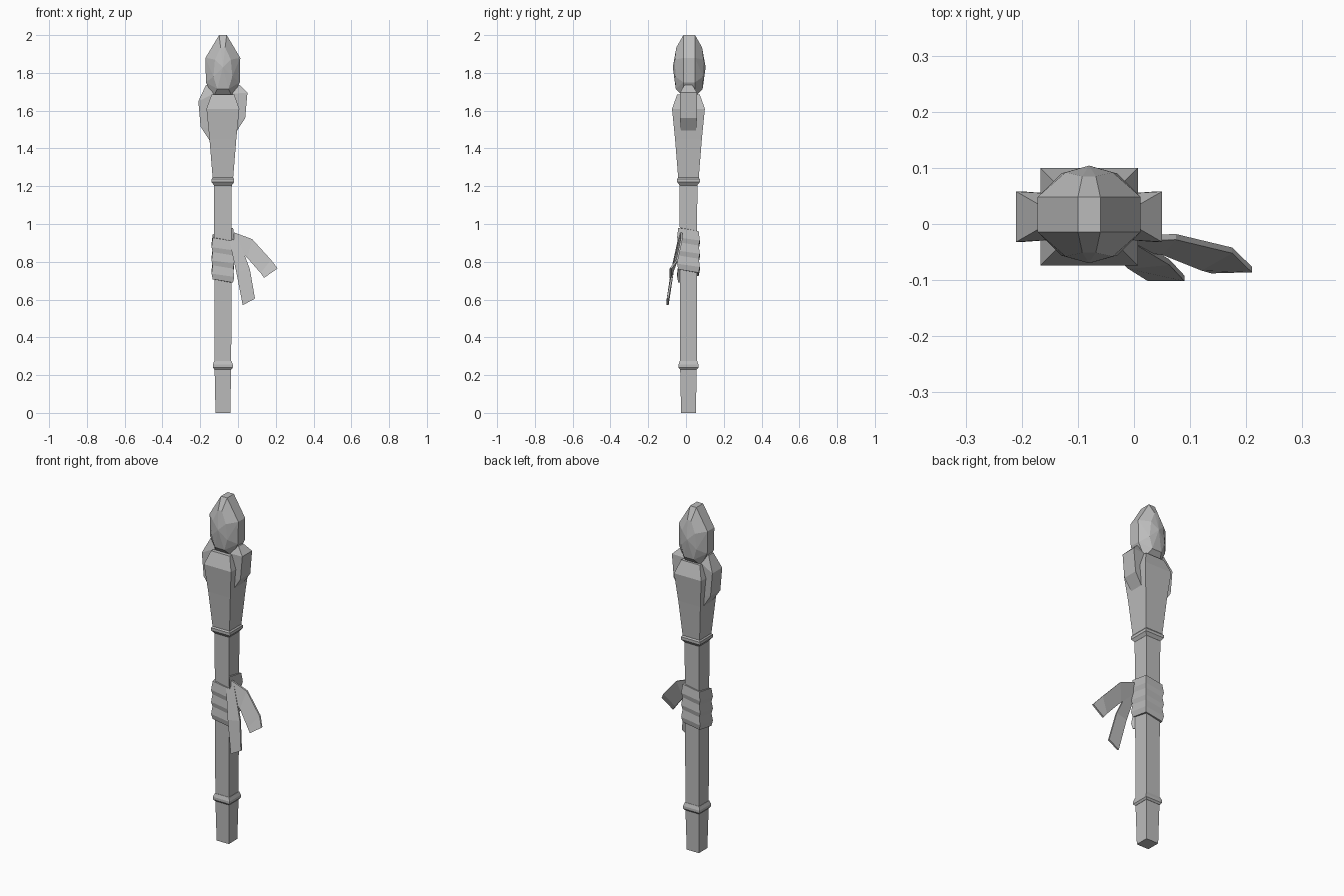
import bpy
import bmesh
from mathutils import Vector

if "Cube" in bpy.data.objects:
    bpy.data.objects.remove(bpy.data.objects["Cube"], do_unlink=True)

CX, CY = -0.08, 0.013

stone = bpy.data.materials.new("plain grey")
stone.use_nodes = True
GREY = (0.5, 0.5, 0.5, 1)
stone.diffuse_color = GREY
stone.node_tree.nodes["Principled BSDF"].inputs["Base Color"].default_value = GREY


def finish(name, bm):
    bmesh.ops.recalc_face_normals(bm, faces=bm.faces[:])
    mesh = bpy.data.meshes.new(name)
    bm.to_mesh(mesh)
    bm.free()
    mesh.materials.append(stone)
    obj = bpy.data.objects.new(name, mesh)
    bpy.context.collection.objects.link(obj)
    return obj


def loft(name, rings):
    """Skin equal closed rings of points and cap both ends."""
    bm = bmesh.new()
    rows = [[bm.verts.new(p) for p in ring] for ring in rings]
    n = len(rows[0])
    for a, b in zip(rows, rows[1:]):
        for i in range(n):
            j = (i + 1) % n
            bm.faces.new((a[i], a[j], b[j], b[i]))
    bm.faces.new(rows[0])
    bm.faces.new(rows[-1])
    return finish(name, bm)


def hull(name, points):
    """Faceted solid wrapped around points."""
    bm = bmesh.new()
    for p in points:
        bm.verts.new(p)
    bmesh.ops.convex_hull(bm, input=bm.verts[:])
    loose = [v for v in bm.verts if not v.link_faces]
    bmesh.ops.delete(bm, geom=loose, context="VERTS")
    bmesh.ops.dissolve_limit(bm, angle_limit=0.02, verts=bm.verts[:], edges=bm.edges[:])
    return finish(name, bm)


def square(z, h):
    return [(CX + sx * h, CY + sy * h, z)
            for sx, sy in ((1, -1), (1, 1), (-1, 1), (-1, -1))]


def square_column(name, profile):
    loft(name, [square(z, h) for z, h in profile])


# Square shaft, trim rings and flared head
square_column("shaft", [(0, 0.039), (0.24, 0.044), (0.7, 0.045), (1.22, 0.047)])
square_column("lower_ring", [(0.23, 0.045), (0.24, 0.053), (0.255, 0.053), (0.275, 0.046)])
square_column("upper_ring", [(1.205, 0.047), (1.222, 0.06), (1.238, 0.06), (1.248, 0.053)])
square_column("flared_head", [(1.24, 0.054), (1.45, 0.071), (1.5, 0.076),
                              (1.61, 0.087), (1.685, 0.06)])


# Side claws, the left one sitting a little higher
def claw(name, side, lift):
    profile = [(0.13, 1.65 + lift, 0.045), (0.118, 1.515 + lift, 0.045),
               (0.072, 1.445 + lift, 0.04), (0.05, 1.5 + lift, 0.04),
               (0.05, 1.69, 0.04), (0.075, 1.735, 0.02), (0.09, 1.735, 0.022)]
    hull(name, [(CX + side * d, CY + s * w, z)
                for d, z, w in profile for s in (-1, 1)])


claw("left_claw", 1, 0.045)
claw("right_claw", -1, 0)

# Cut crystal: a flat rim with a domed face front and back
rim = [(0.02, 0.031, 2.0), (0.092, 0.031, 1.88), (0.09, 0.031, 1.75), (0.05, 0.031, 1.672)]
dome = [(0.012, 0.068, 1.935), (0.042, 0.075, 1.87), (0, 0.087, 1.83),
        (0.05, 0.073, 1.78), (0.03, 0.071, 1.715)]
hull("crystal", [(CX + sx * x, CY + 0.004 + sy * y, z)
                 for x, y, z in rim + dome for sx in (-1, 1) for sy in (-1, 1)])

# Cloth band wound three times down the shaft
section = [(0.044, 0), (0.054, 0), (0.06, -0.05), (0.054, -0.08), (0.044, -0.08)]
corners = [(1, -1), (1, 1), (-1, 1), (-1, -1)]
turns = []
for i in range(13):
    sx, sy = corners[i % 4]
    top = 0.98 - i * 0.07 / 4
    turns.append([(CX + sx * h, CY + sy * h, top + dz) for h, dz in section])
loft("cloth_wrap", turns)


# Loose ribbon ends given by their two edges
def ribbon(name, edge_a, edge_b, thickness=0.01):
    back = Vector((0, thickness, 0))
    rings = []
    for a, b in zip(edge_a, edge_b):
        a, b = Vector(a), Vector(b)
        rings.append([a, b, b + back, a + back])
    loft(name, rings)


ribbon("long_ribbon",
       [(-0.045, -0.045, 0.91), (-0.01, -0.08, 0.75), (0.025, -0.102, 0.57)],
       [(0.0, -0.035, 0.93), (0.063, -0.073, 0.76), (0.09, -0.102, 0.605)])
ribbon("short_ribbon",
       [(-0.035, -0.045, 0.9), (0.05, -0.055, 0.82), (0.12, -0.083, 0.74), (0.138, -0.088, 0.715)],
       [(-0.02, -0.03, 0.955), (0.075, -0.028, 0.92), (0.175, -0.052, 0.81), (0.21, -0.086, 0.765)])
